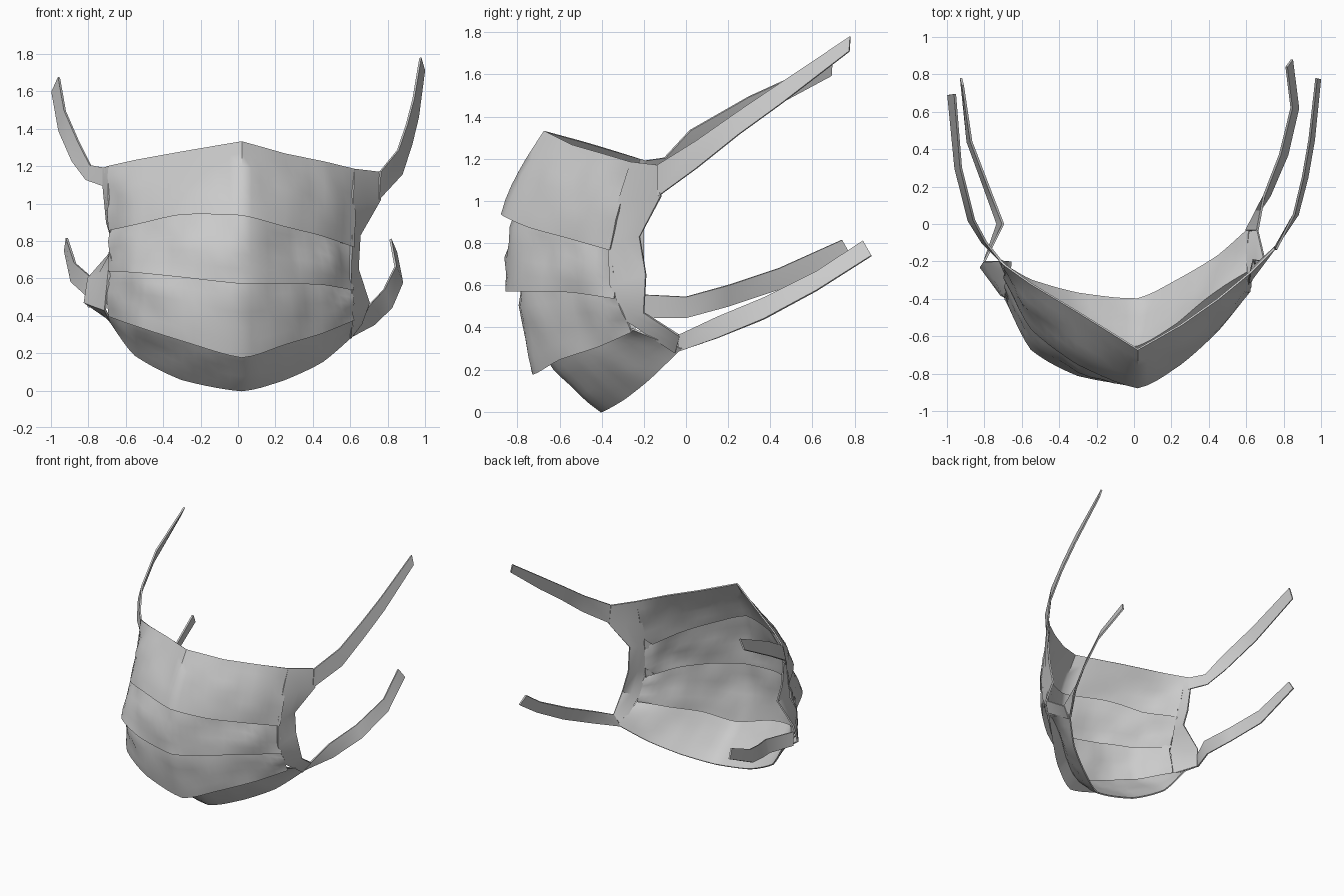
import bpy
from mathutils import Vector, noise

if "Cube" in bpy.data.objects:
    bpy.data.objects.remove(bpy.data.objects["Cube"])


def make_object(name, grid, thickness, angle=0.9):
    """Turn a grid of points (rows of equal length) into a thin sheet."""
    n = len(grid[0])
    verts = [p for row in grid for p in row]
    faces = [(r * n + c, r * n + c + 1, (r + 1) * n + c + 1, (r + 1) * n + c)
             for r in range(len(grid) - 1) for c in range(n - 1)]
    mesh = bpy.data.meshes.new(name)
    mesh.from_pydata([tuple(v) for v in verts], [], faces)
    ob = bpy.data.objects.new(name, mesh)
    bpy.context.collection.objects.link(ob)
    mod = ob.modifiers.new("thickness", 'SOLIDIFY')
    mod.thickness = thickness
    mod.offset = 0
    bpy.ops.object.select_all(action='DESELECT')
    ob.select_set(True)
    bpy.context.view_layer.objects.active = ob
    bpy.ops.object.modifier_apply(modifier=mod.name)
    bpy.ops.object.shade_smooth_by_angle(angle=angle)
    return ob


def path(points, steps, curve=0.6):
    """Curve through the points, from straight (0) to fully smooth (1)."""
    pts = [2 * points[0] - points[1]] + points + [2 * points[-1] - points[-2]]
    out = []
    for i in range(1, len(pts) - 2):
        a, b, c, d = pts[i - 1:i + 3]
        for k in range(steps):
            t = k / steps
            smooth = 0.5 * (2 * b + (c - a) * t + (2 * a - 5 * b + 4 * c - d) * t ** 2
                            + (3 * b - a - 3 * c + d) * t ** 3)
            out.append(b.lerp(c, t).lerp(smooth, curve))
    return out + [points[-1]]


COLS = [-.69, -.55, -.30, .02, .25, .45, .62]


def edge(ys, zs, curve=0.6):
    return path([Vector(p) for p in zip(COLS, ys, zs)], 5, curve)


# Horizontal edges of the mask: depth and height at each column
top = edge([-.22, -.32, -.47, -.67, -.54, -.40, -.26],
           [1.20, 1.23, 1.275, 1.33, 1.265, 1.225, 1.185], 0)
fold_1 = edge([-.30, -.56, -.75, -.875, -.75, -.57, -.36],
              [.86, .89, .945, .94, .88, .83, .77])
fold_2 = edge([-.40, -.67, -.81, -.855, -.72, -.54, -.34],
              [.64, .635, .61, .575, .575, .57, .54])
fold_3 = edge([-.36, -.60, -.72, -.725, -.60, -.42, -.26],
              [.40, .35, .27, .18, .25, .31, .38])
bottom = edge([-.22, -.30, -.37, -.40, -.29, -.17, -.02],
              [.38, .19, .06, 0.0, .06, .155, .30])


def fade(x):
    return max(0.0, 1 - ((x + .035) / .66) ** 4)


def outward(p):
    return Vector((p.x, p.y - .1, 0)).normalized()


def tuck(row, up=.08, inward=.08):
    """Row hidden behind a fold: pulled up and towards the face."""
    out = []
    for p in row:
        f = fade(p.x)
        out.append(p - outward(p) * (inward * f + .012) + Vector((0, 0, up * f + .01)))
    return out


def panel(a, b, bulge, crumple=.035, steps=6):
    """Puffed and slightly crumpled cloth between two edges."""
    rows = []
    for k in range(steps + 1):
        t = k / steps
        w = 4 * t * (1 - t)
        row = []
        for p, q in zip(a, b):
            v = p.lerp(q, t)
            push = bulge * fade(v.x) + crumple * noise.noise(v * 7)
            row.append(v + outward(v) * push * w)
        rows.append(row)
    return rows


# Pleated cloth: four panels running down into folds and back up behind them
cloth = panel(top, fold_1, .02, .02)
cloth += panel(tuck(fold_1), fold_2, .015)
cloth += panel(tuck(fold_2, .07, .075), fold_3, .015)
cloth += panel(tuck(fold_3, .05, .06), bottom, .015, .02)
make_object("pleated_cloth", cloth, .01)


def band(name, inner, outer):
    """Side binding from the pleat ends to the free edge."""
    rows = []
    for a, b in zip(inner, outer):
        a, b = Vector(a), Vector(b)
        rows.append([a, a.lerp(b, .5), b])
    return make_object(name, rows, .012)


band("right_side_band",
     [(.62, -.26, 1.185), (.61, -.32, 1.0), (.605, -.37, .8), (.60, -.36, .6),
      (.61, -.28, .43), (.60, -.05, .28)],
     [(.75, -.13, 1.17), (.76, -.12, 1.02), (.65, -.22, .83), (.64, -.19, .65),
      (.70, -.20, .47), (.66, -.03, .36)])
band("left_side_band",
     [(-.69, -.22, 1.2), (-.69, -.26, 1.05), (-.68, -.31, .87), (-.67, -.33, .75),
      (-.69, -.39, .63), (-.71, -.38, .43), (-.68, -.25, .37)],
     [(-.72, -.19, 1.19), (-.72, -.19, 1.1), (-.70, -.20, .9), (-.66, -.20, .76),
      (-.80, -.20, .6), (-.82, -.23, .47), (-.70, -.24, .39)])

# Small gathered flaps where the folds meet the band
for side, spots in (("right", [(.59, -.36, .79), (.58, -.36, .56)]),
                    ("left", [(-.67, -.32, .89), (-.68, -.40, .66)])):
    s = 1 if side == "right" else -1
    for i, (x, y, z) in enumerate(spots):
        rows = [[Vector((x - s * .04, y - .06, z)), Vector((x + s * .01, y + .02, z - .01))],
                [Vector((x - s * .01, y - .02, z + .03)), Vector((x + s * .01, y + .03, z + .08))]]
        make_object(f"{side}_gather_{i + 1}", rows, .006)

# Straps: centre x, y, z, half height and inward lean of the top edge at each point
STRAPS = {
    "right_upper_strap": [(.755, -.135, 1.095, .075, -.005), (.865, .05, 1.22, .065, .01),
                          (.915, .25, 1.37, .055, .012), (.95, .45, 1.51, .05, .012),
                          (.985, .775, 1.745, .035, .01)],
    "left_upper_strap": [(-.71, -.2, 1.14, .05, 0), (-.80, -.10, 1.165, .04, .01),
                         (-.87, .02, 1.28, .055, .015), (-.94, .30, 1.44, .055, .015),
                         (-.975, .69, 1.635, .04, .018)],
    "right_lower_strap": [(.63, -.035, .325, .04, -.03), (.71, .15, .40, .05, .015),
                          (.80, .37, .49, .05, .02), (.86, .62, .62, .045, .018),
                          (.83, .86, .775, .035, .015)],
    "left_lower_strap": [(-.80, -.2, .50, .055, 0), (-.715, 0, .495, .05, .015),
                         (-.79, .20, .55, .05, .012), (-.88, .44, .63, .05, .01),
                         (-.92, .76, .78, .035, .005)],
}
for name, pts in STRAPS.items():
    s = 1 if name.startswith("right") else -1
    rows = []
    for x, y, z, half, lean in pts:
        across = Vector((-s * lean, 0, half))
        rows.append([Vector((x, y, z)) - across, Vector((x, y, z)) + across])
    rows[-1][1].y -= .02 if "lower" in name else -.005
    rows[-1][0].y += .02 if "lower" in name else 0
    make_object(name, rows, .012)
